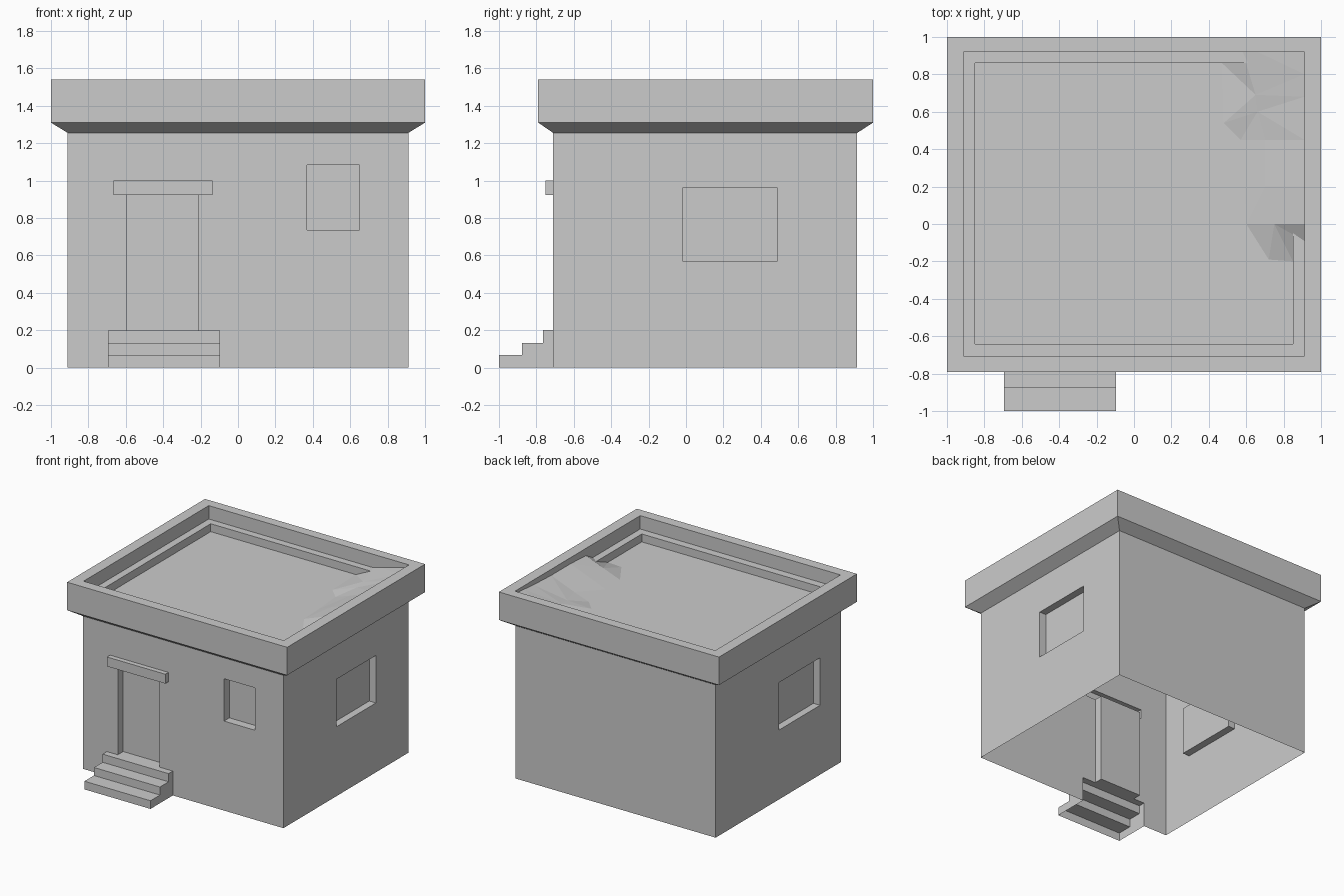
import bpy, bmesh

if "Cube" in bpy.data.objects:
    bpy.data.objects.remove(bpy.data.objects["Cube"])


def make_object(name, bm):
    mesh = bpy.data.meshes.new(name)
    bm.to_mesh(mesh)
    bm.free()
    obj = bpy.data.objects.new(name, mesh)
    bpy.context.collection.objects.link(obj)
    return obj


def stacked_rects(name, rects):
    """Closed solid lofted through rectangles (x0, x1, y0, y1, z)."""
    bm = bmesh.new()
    rings = [[bm.verts.new((x, y, z)) for x, y in ((a, c), (b, c), (b, d), (a, d))]
             for a, b, c, d, z in rects]
    for low, high in zip(rings, rings[1:]):
        for i in range(4):
            j = (i + 1) % 4
            bm.faces.new((low[i], low[j], high[j], high[i]))
    bm.faces.new(rings[0][::-1])
    bm.faces.new(rings[-1])
    return make_object(name, bm)


def box(name, x0, x1, y0, y1, z0, z1):
    return stacked_rects(name, [(x0, x1, y0, y1, z0), (x0, x1, y0, y1, z1)])


def combine(target, tool, operation):
    mod = target.modifiers.new(operation, 'BOOLEAN')
    mod.operation, mod.object, mod.solver = operation, tool, 'EXACT'
    bpy.context.view_layer.objects.active = target
    bpy.ops.object.modifier_apply(modifier=mod.name)
    bpy.data.objects.remove(tool)


# Walls, flared parapet, inner ledge and sunken roof in one solid
house = stacked_rects("house_shell", [
    (-.91, .91, -.71, .915, 0),
    (-.91, .91, -.71, .915, 1.255),
    (-1, 1, -.79, 1, 1.31),
    (-1, 1, -.79, 1, 1.54),
    (-.91, .91, -.705, .92, 1.54),
    (-.91, .91, -.705, .92, 1.43),
    (-.85, .85, -.64, .86, 1.43),
    (-.85, .85, -.64, .86, 1.365)])

# Front steps
bm = bmesh.new()
profile = [(-.67, 0), (-1, 0), (-1, .067), (-.877, .067), (-.877, .133),
           (-.765, .133), (-.765, .2), (-.67, .2)]
side = bm.faces.new([bm.verts.new((-.695, y, z)) for y, z in profile])
ext = bmesh.ops.extrude_face_region(bm, geom=[side])
bmesh.ops.translate(bm, vec=(.6, 0, 0),
                    verts=[v for v in ext["geom"] if isinstance(v, bmesh.types.BMVert)])
bmesh.ops.recalc_face_normals(bm, faces=bm.faces)
combine(house, make_object("steps", bm), 'UNION')

# Lintel over the door
combine(house, box("lintel", -.665, -.135, -.75, -.69, .923, 1.0), 'UNION')

# Recessed door and windows
for recess in ((-.595, -.215, -.712, -.64, .2, .922),
               (.37, .65, -.8, -.64, .735, 1.083),
               (.85, 1.0, -.02, .49, .57, .96),
               (-1.0, -.85, -.44, .095, .57, .96)):
    combine(house, box("recess_cutter", *recess), 'DIFFERENCE')

# The shell is open underneath
bm = bmesh.new()
bm.from_mesh(house.data)
ground = [f for f in bm.faces if all(abs(v.co.z) < 1e-4 for v in f.verts)]
bmesh.ops.delete(bm, geom=ground, context='FACES')
bm.to_mesh(house.data)
bm.free()

# Faceted drift piled against the right parapet: toe, middle and crest rows
rows = [
    [(.58, .92, 1.43), (.47, .86, 1.365), (.48, .54, 1.365), (.57, .45, 1.365),
     (.59, .2, 1.365), (.6, 0, 1.365), (.72, -.19, 1.365)],
    [(.66, .92, 1.45), (.65, .69, 1.42), (.66, .6, 1.41), (.7, .45, 1.41),
     (.7, .2, 1.41), (.75, 0, 1.42), (.85, -.2, 1.365)],
    [(.91, .92, 1.52), (.91, .8, 1.51), (.91, .68, 1.5), (.91, .45, 1.49),
     (.91, .2, 1.49), (.91, 0, 1.48), (.91, -.09, 1.43)]]
bm = bmesh.new()
grid = [[bm.verts.new(p) for p in row] for row in rows]
for a, b in zip(grid, grid[1:]):
    for i in range(len(a) - 1):
        bm.faces.new((a[i], a[i + 1], b[i + 1], b[i]))
bmesh.ops.triangulate(bm, faces=bm.faces)
make_object("roof_drift", bm)
